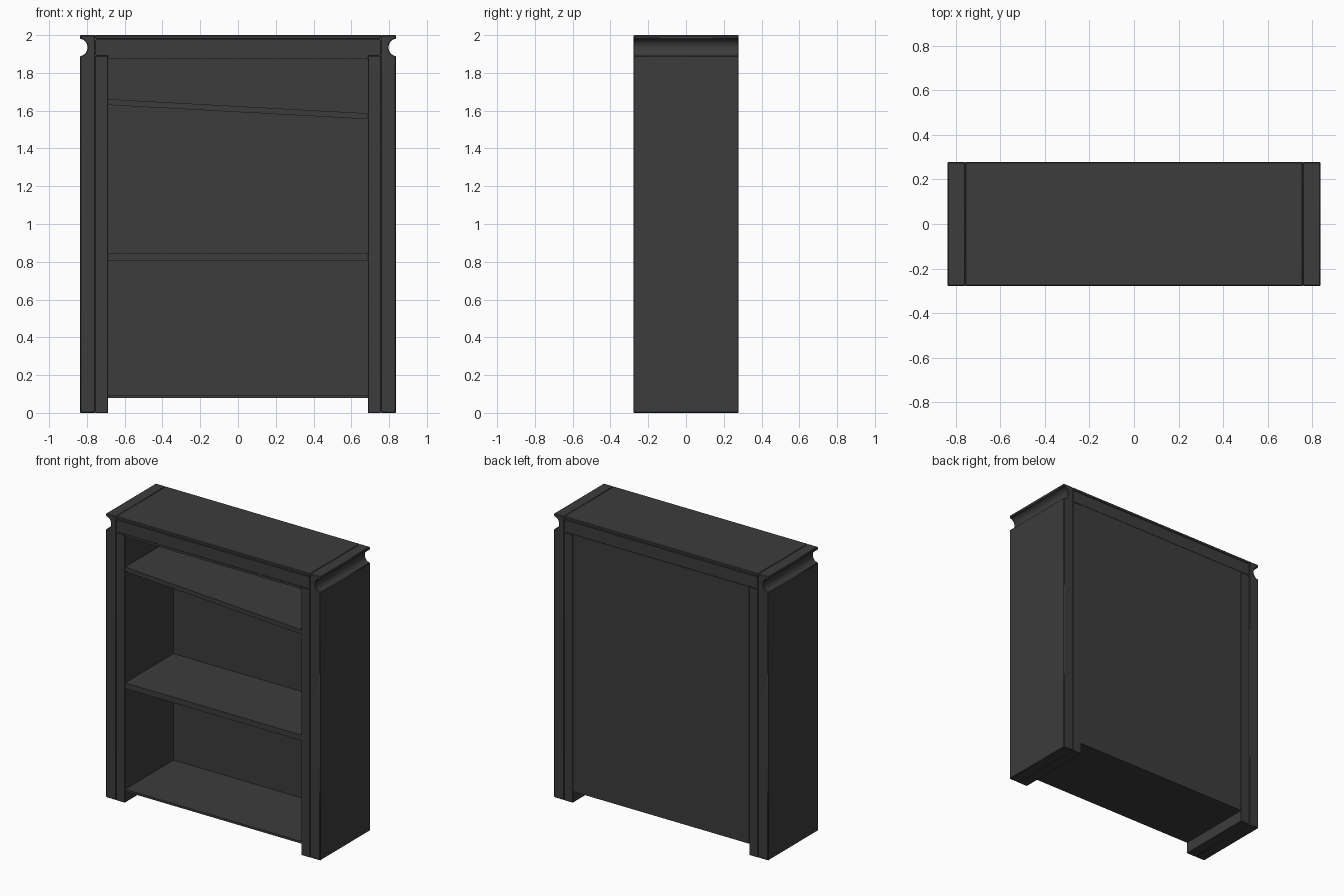
import bpy, bmesh, math

if "Cube" in bpy.data.objects:
    bpy.data.objects.remove(bpy.data.objects["Cube"])

HALF_D = 0.278            # half depth of the case
OUT, SEAM, INN = 0.836, 0.757, 0.687   # outer face, groove, opening

dark = bpy.data.materials.new("dark_finish")
dark.diffuse_color = (0.045, 0.045, 0.045, 1)
dark.use_nodes = True
dark.node_tree.nodes["Principled BSDF"].inputs["Base Color"].default_value = dark.diffuse_color


def prism(name, profile, y0=-HALF_D, y1=HALF_D, bevel=0.0, smooth=False):
    """Extrude an x-z profile along y."""
    bm = bmesh.new()
    face = bm.faces.new([bm.verts.new((x, y0, z)) for x, z in profile])
    ext = bmesh.ops.extrude_face_region(bm, geom=[face])
    moved = [v for v in ext["geom"] if isinstance(v, bmesh.types.BMVert)]
    bmesh.ops.translate(bm, verts=moved, vec=(0, y1 - y0, 0))
    bmesh.ops.recalc_face_normals(bm, faces=bm.faces)
    me = bpy.data.meshes.new(name)
    bm.to_mesh(me)
    bm.free()
    me.materials.append(dark)
    ob = bpy.data.objects.new(name, me)
    bpy.context.collection.objects.link(ob)
    if bevel:
        mod = ob.modifiers.new("bevel", 'BEVEL')
        mod.width = bevel
        mod.segments = 1
        mod.limit_method = 'ANGLE'
        mod.angle_limit = math.radians(40)
    if smooth:
        bpy.context.view_layer.objects.active = ob
        ob.select_set(True)
        bpy.ops.object.shade_smooth_by_angle(angle=math.radians(30))
        ob.select_set(False)
    return ob


def rect(x0, x1, z0, z1):
    return [(x0, z0), (x1, z0), (x1, z1), (x0, z1)]


# outer side panel profile with a cove cut under the top lip
cove = []
for i in range(17):
    a = math.pi * i / 16
    cove.append((OUT - 0.039 * math.sin(a), 1.935 - 0.045 * math.cos(a)))
side = [(SEAM, 0), (OUT, 0)] + cove + [(OUT, 2), (SEAM, 2)]

for s, label in ((-1, "left"), (1, "right")):
    # coved outer panel
    prism(label + "_outer_panel", [(s * x, z) for x, z in side],
          bevel=0.004, smooth=True)
    # inner upright that also forms the foot
    xs = sorted((s * INN, s * SEAM))
    prism(label + "_upright", rect(*xs, 0, 1.89), bevel=0.003)

# top board, rail and the header over the opening
prism("top_board", rect(-SEAM, SEAM, 1.979, 2.0), bevel=0.004)
prism("top_rail", rect(-SEAM, SEAM, 1.89, 1.979), bevel=0.003)
prism("header", rect(-INN, INN, 1.875, 1.891))

# thin back panel
prism("back_panel", rect(-INN, INN, 0.08, 1.89), y0=HALF_D - 0.014)

# bottom, middle and slipped upper shelf
front, back = -HALF_D + 0.002, HALF_D - 0.012
prism("bottom_shelf", rect(-INN, INN, 0.08, 0.095), front, back)
prism("middle_shelf", rect(-INN, INN, 0.805, 0.845), front, back)
prism("slanted_shelf", [(-INN, 1.63), (INN, 1.555), (INN, 1.586), (-INN, 1.661)],
      front, back)
